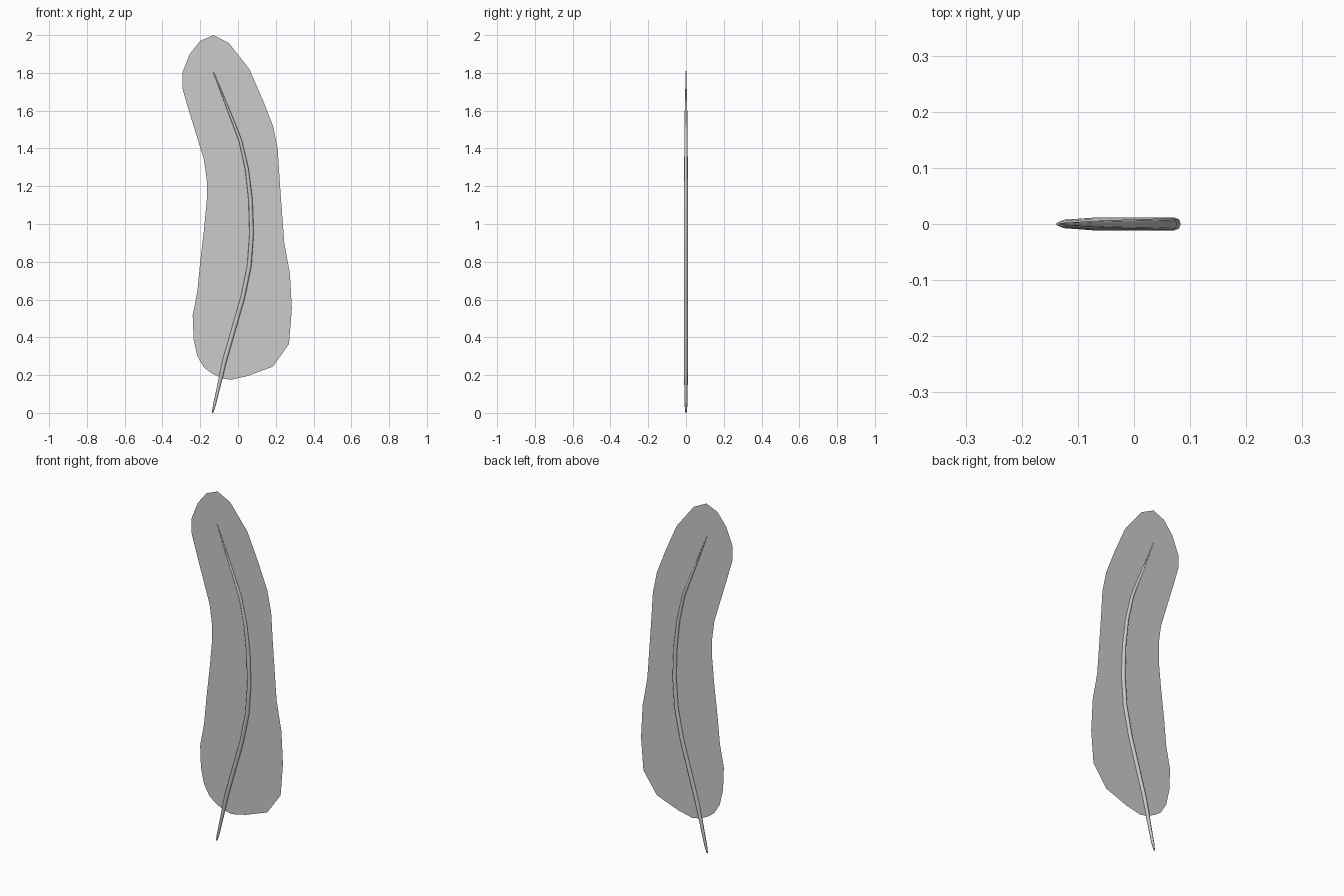
import bpy
import bmesh
import math

default_cube = bpy.data.objects.get("Cube")
if default_cube:
    bpy.data.objects.remove(default_cube, do_unlink=True)


def make_material(name, colour):
    material = bpy.data.materials.new(name)
    material.use_nodes = True
    material.diffuse_color = colour
    shader = next(n for n in material.node_tree.nodes if n.type == "BSDF_PRINCIPLED")
    shader.inputs["Base Color"].default_value = colour
    return material


feather_grey = make_material("feather grey", (0.6, 0.6, 0.6, 1))

# Vane outline in hundredths (x, z): down the left-hand side of the model, then up the other
outline = [
    (-13, 200), (-5, 196), (6, 182), (13, 166), (18.5, 152), (21, 140),
    (22, 124), (23, 110), (24.5, 90), (27.5, 73.5), (28.5, 55), (27, 36.5),
    (18.5, 24.5), (5, 19.5), (-4, 17.5), (-9, 18.5), (-14, 21), (-18, 24),
    (-21.5, 30), (-23.5, 39), (-24, 51.5), (-21.5, 64.5), (-20, 80),
    (-18, 97), (-16.5, 113), (-16.5, 123), (-18, 134), (-22, 147),
    (-26, 160), (-29.5, 172), (-29.5, 180), (-25.5, 190), (-20, 197),
]


def build_vane():
    """Flat, paper-thin blade of the feather, facing the front."""
    bm = bmesh.new()
    corners = [bm.verts.new((x / 100, 0, z / 100)) for x, z in reversed(outline)]
    face = bm.faces.new(corners)
    face.normal_update()
    if face.normal.y > 0:
        face.normal_flip()
    bmesh.ops.triangulate(bm, faces=[face])
    mesh = bpy.data.meshes.new("vane")
    bm.to_mesh(mesh)
    bm.free()
    vane = bpy.data.objects.new("vane", mesh)
    bpy.context.collection.objects.link(vane)
    mesh.materials.append(feather_grey)
    return vane


# Shaft centre line in hundredths (x, z) with its thickness factor
shaft_path = [
    (-13.5, 0, 0.3), (-12.5, 4, 0.65), (-7, 28, 1), (2.5, 61, 1),
    (6, 78, 1), (7.2, 95, 1), (6.6, 113, 0.95), (4.7, 129, 0.85),
    (1.3, 144, 0.75), (-4.5, 159, 0.6), (-13.2, 181, 0.15),
]


def build_shaft():
    """Round, tapered, curved quill running through the vane."""
    curve = bpy.data.curves.new("shaft", "CURVE")
    curve.dimensions = "3D"
    curve.bevel_depth = 0.0115
    curve.bevel_resolution = 2
    curve.use_fill_caps = True
    spline = curve.splines.new("POLY")
    spline.points.add(len(shaft_path) - 1)
    for point, (x, z, thickness) in zip(spline.points, shaft_path):
        point.co = (x / 100, 0, z / 100, 1)
        point.radius = thickness
    curve.materials.append(feather_grey)
    shaft = bpy.data.objects.new("shaft", curve)
    bpy.context.collection.objects.link(shaft)

    bpy.ops.object.select_all(action="DESELECT")
    shaft.select_set(True)
    bpy.context.view_layer.objects.active = shaft
    bpy.ops.object.convert(target="MESH")
    bpy.ops.object.shade_smooth_by_angle(angle=math.radians(50))
    return bpy.context.object


build_vane()
build_shaft()
